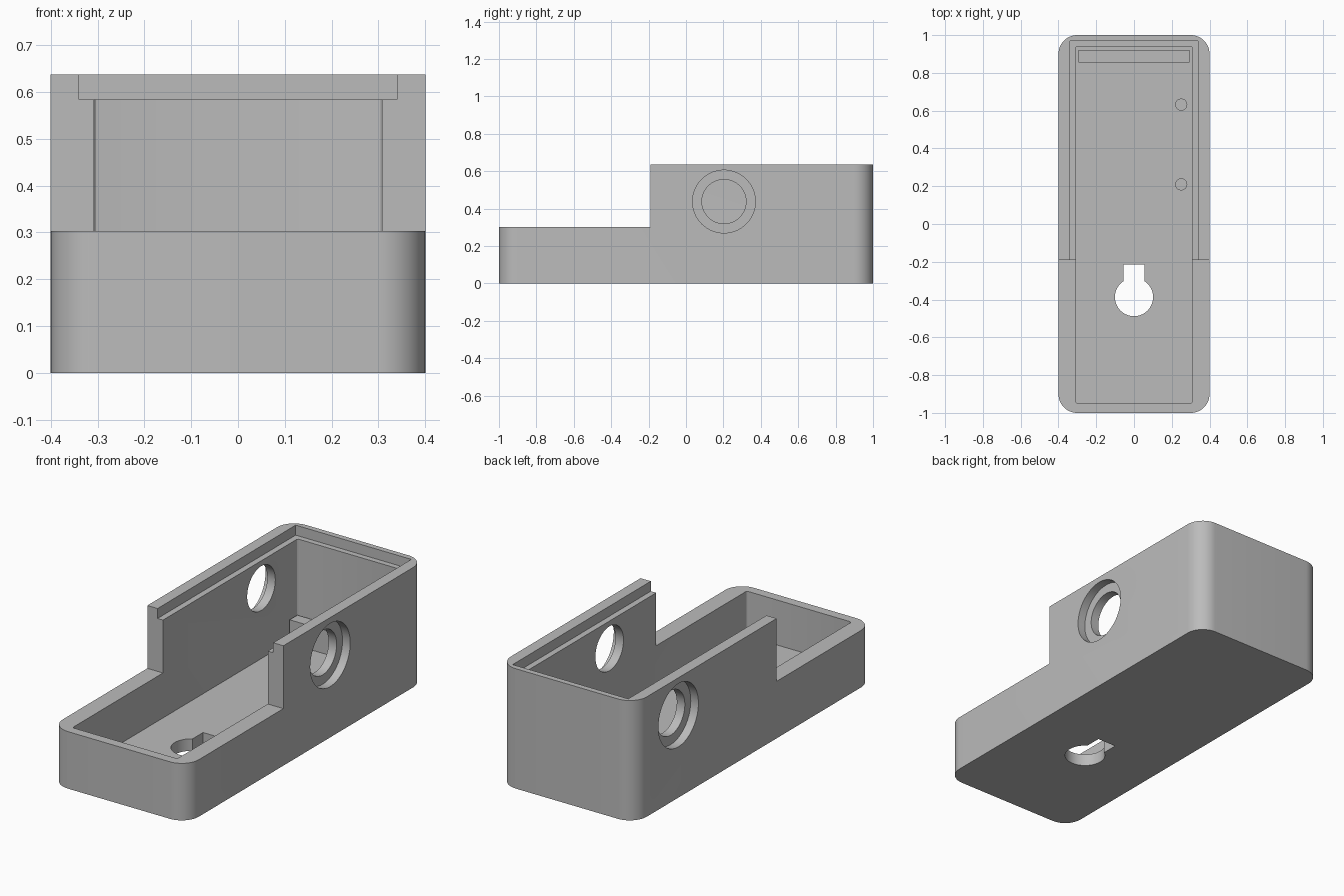
import bpy, bmesh
from math import cos, sin, pi, radians

cube = bpy.data.objects.get("Cube")
if cube:
    bpy.data.objects.remove(cube, do_unlink=True)

grey = bpy.data.materials.new("matte grey")
grey.use_nodes = True
colour = (0.5, 0.5, 0.5, 1)
grey.diffuse_color = colour
grey.node_tree.nodes["Principled BSDF"].inputs["Base Color"].default_value = colour


def prism(name, outline, z0, z1):
    """Extrude a closed xy outline from z0 up to z1."""
    bm = bmesh.new()
    face = bm.faces.new([bm.verts.new((x, y, z0)) for x, y in outline])
    top = bmesh.ops.extrude_face_region(bm, geom=[face])["geom"]
    bmesh.ops.translate(bm, vec=(0, 0, z1 - z0),
                        verts=[v for v in top if isinstance(v, bmesh.types.BMVert)])
    bmesh.ops.recalc_face_normals(bm, faces=bm.faces)
    mesh = bpy.data.meshes.new(name)
    bm.to_mesh(mesh)
    bm.free()
    mesh.materials.append(grey)
    ob = bpy.data.objects.new(name, mesh)
    bpy.context.collection.objects.link(ob)
    return ob


def arc(cx, cy, r, start, end, steps):
    return [(cx + r * cos(radians(start + (end - start) * i / steps)),
             cy + r * sin(radians(start + (end - start) * i / steps)))
            for i in range(steps + 1)]


def rounded(x, y0, y1, r, steps):
    pts = []
    for k, (cx, cy) in enumerate([(x - r, y1 - r), (r - x, y1 - r),
                                  (r - x, y0 + r), (x - r, y0 + r)]):
        pts += arc(cx, cy, r, 90 * k, 90 * k + 90, steps)
    return pts


def box(name, x, y0, y1, z0, z1):
    return prism(name, [(-x, y0), (x, y0), (x, y1), (-x, y1)], z0, z1)


def disc(name, x, y, r, z0, z1, steps=64):
    return prism(name, arc(x, y, r, 0, 360, steps)[:-1], z0, z1)


def side_bore(name, side, y, z, r, x0, x1):
    """Cylinder lying along x, reaching from x0 to x1 on one side."""
    ob = disc(name, 0, 0, r, x0, x1)
    ob.rotation_euler = (0, side * pi / 2, 0)
    ob.location = (0, y, z)
    return ob


def cut(target, cutter):
    bpy.context.view_layer.update()
    mod = target.modifiers.new("cut", "BOOLEAN")
    mod.operation = "DIFFERENCE"
    mod.solver = "EXACT"
    mod.object = cutter
    bpy.context.view_layer.objects.active = target
    bpy.ops.object.modifier_apply(modifier=mod.name)
    bpy.data.objects.remove(cutter, do_unlink=True)


# Main dimensions
TOP, STEP, FLOOR = 0.637, 0.303, 0.064
STEP_Y = -0.19

# Housing shell: rounded block, lowered front, hollow inside, lid ledge
housing = prism("housing", rounded(0.4, -1, 1, 0.1, 12), 0, TOP)
cut(housing, box("front_cutter", 0.6, -1.2, STEP_Y, STEP, 0.9))
cut(housing, prism("cavity_cutter", rounded(0.308, -0.95, 0.94, 0.01, 3), FLOOR, 0.9))
cut(housing, box("lid_ledge_cutter", 0.34, -0.5, 0.97, 0.584, 0.9))

# Counterbored round openings, staggered between the two sides
for side, y in ((1, 0.203), (-1, 0.635)):
    cut(housing, side_bore("opening_cutter", side, y, 0.438, 0.118, 0.2, 0.6))
    cut(housing, side_bore("counterbore_cutter", side, y, 0.438, 0.168, 0.355, 0.6))

# Keyhole hanger through the floor
keyhole = [(0.055, -0.215), (-0.055, -0.215)] + arc(0, -0.387, 0.101, 123, 417, 48)
cut(housing, prism("keyhole_cutter", keyhole, -0.1, 0.2))

# Rib along the back and two locating pegs
rib = box("back_rib", 0.295, 0.855, 0.92, FLOOR - 0.01, 0.19)
pegs = [disc(name, 0.25, y, 0.032, FLOOR - 0.01, 0.13, 32)
        for name, y in (("front_peg", 0.21), ("back_peg", 0.632))]

bpy.ops.object.select_all(action="DESELECT")
for ob in [housing, rib] + pegs:
    ob.select_set(True)
bpy.context.view_layer.objects.active = housing
bpy.ops.object.shade_smooth_by_angle(angle=radians(30))
